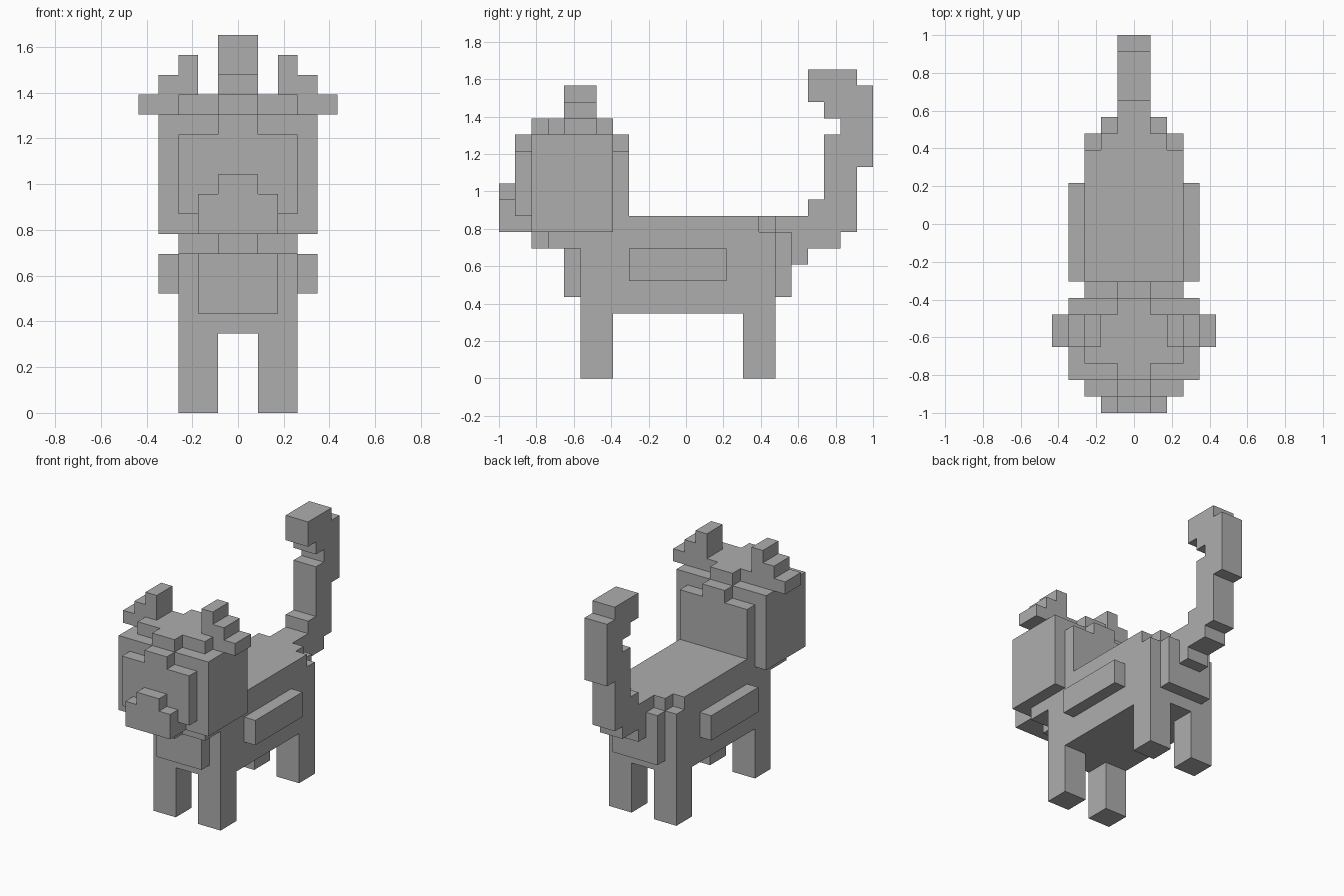
import bpy
import bmesh
from mathutils import Vector

cube = bpy.data.objects.get("Cube")
if cube:
    bpy.data.objects.remove(cube, do_unlink=True)

UNIT = 2 / 23      # edge length of one block
MID = 11.5         # block rows from the nose to the middle

grey = bpy.data.materials.new("plain grey")
grey.use_nodes = True
GREY = (0.42, 0.42, 0.42, 1)
grey.diffuse_color = GREY
grey.node_tree.nodes["Principled BSDF"].inputs["Base Color"].default_value = GREY


def prism(bm, corners, sweep):
    """Sweep a flat outline, given in blocks, along a vector."""
    face = bm.faces.new([bm.verts.new(Vector(c) * UNIT) for c in corners])
    swept = bmesh.ops.extrude_face_region(bm, geom=[face])["geom"]
    verts = [g for g in swept if isinstance(g, bmesh.types.BMVert)]
    bmesh.ops.translate(bm, verts=verts, vec=Vector(sweep) * UNIT)


def block(bm, x, y, z):
    """Box from ranges in blocks; y counts from the nose backwards."""
    (x0, x1), (y0, y1), (z0, z1) = x, y, z
    base = [(x0, y0 - MID, z0), (x1, y0 - MID, z0),
            (x1, y1 - MID, z0), (x0, y1 - MID, z0)]
    prism(bm, base, (0, 0, z1 - z0))


def finish(name, bm):
    bmesh.ops.recalc_face_normals(bm, faces=bm.faces)
    mesh = bpy.data.meshes.new(name)
    bm.to_mesh(mesh)
    bm.free()
    mesh.materials.append(grey)
    obj = bpy.data.objects.new(name, mesh)
    bpy.context.collection.objects.link(obj)
    return obj


def centred(name, *boxes):
    """Part made of boxes (half width, y range, z range) about the middle."""
    bm = bmesh.new()
    for half, y, z in boxes:
        block(bm, (-half, half), y, z)
    return finish(name, bm)


# Torso with chest, rump and the chamfered back edge
centred("body", (3, (5, 17), (4, 9)))
centred("back", (3, (7, 16), (9, 10)), (2, (16, 17), (9, 10)))
centred("chest", (2, (4, 5), (5, 8)))
centred("rump", (2, (17, 18), (5, 9)))

# Head with its rounded layers on each side
centred("head", (4, (2, 7), (9, 15)))
centred("chin", (3, (3, 5), (8, 9)), (1, (2, 3), (8, 9)))
centred("crown", (3, (3, 6), (15, 16)), (1, (2, 3), (15, 16)), (1, (6, 7), (15, 16)))
centred("head_back", (3, (7, 8), (10, 14)), (1, (7, 8), (14, 15)))
centred("face", (3, (1, 2), (10, 14)), (1, (1, 2), (14, 15)))
centred("muzzle", (2, (0, 2), (9, 11)))
centred("nose", (1, (0, 1), (11, 12)))

# Paired parts
EAR = [(3, 15), (5, 15), (5, 16), (4, 16), (4, 17), (3, 17), (3, 18), (2, 18),
       (2, 16), (3, 16)]
for side, s in (("left", 1), ("right", -1)):
    for name, x, y, z in (("front_leg", (1, 3), (5, 7), (0, 4)),
                          ("back_leg", (1, 3), (15, 17), (0, 4)),
                          ("flank", (3, 4), (8, 14), (6, 8))):
        bm = bmesh.new()
        block(bm, sorted(s * v for v in x), y, z)
        finish(f"{side}_{name}", bm)
    bm = bmesh.new()
    prism(bm, [(s * x, 4 - MID, z) for x, z in EAR], (0, 2, 0))
    finish(f"{side}_ear", bm)

# Tail curling up and forwards, as (y, z) outline
TAIL = [(17, 7), (19, 7), (19, 8), (21, 8), (21, 9), (22, 9), (22, 13), (23, 13),
        (23, 18), (22, 18), (22, 19), (19, 19), (19, 17), (20, 17), (20, 16),
        (21, 16), (21, 15), (20, 15), (20, 11), (19, 11), (19, 10), (17, 10)]
bm = bmesh.new()
prism(bm, [(-1, y - MID, z) for y, z in TAIL], (2, 0, 0))
finish("tail", bm)
